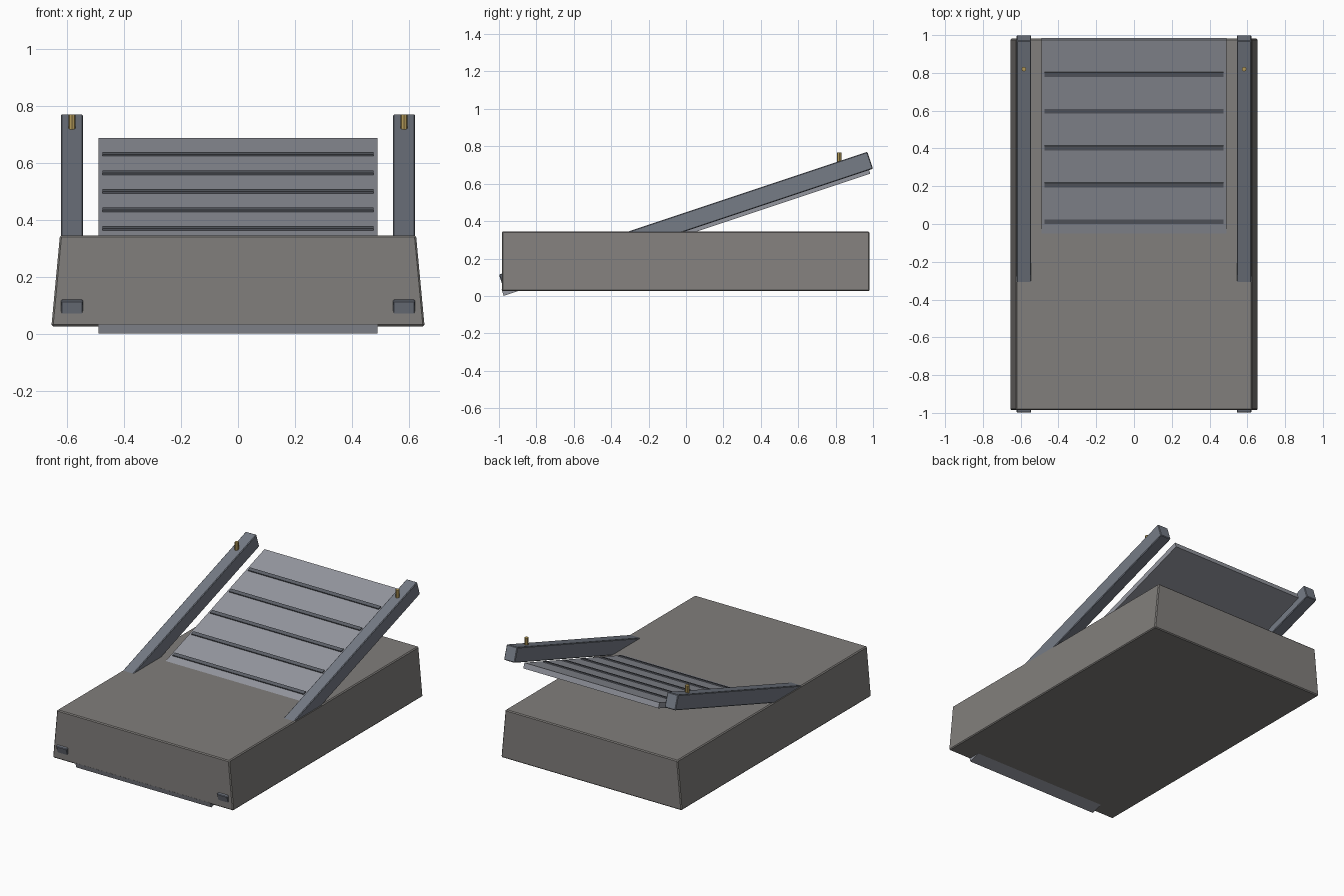
import bpy, bmesh, math
from mathutils import Vector

if "Cube" in bpy.data.objects:
    bpy.data.objects.remove(bpy.data.objects["Cube"])

SLOPE = math.atan(1 / 3)


def material(name, rgb):
    m = bpy.data.materials.new(name)
    m.diffuse_color = (*rgb, 1)
    m.use_nodes = True
    m.node_tree.nodes["Principled BSDF"].inputs["Base Color"].default_value = m.diffuse_color
    return m


stone = material("stone", (0.22, 0.21, 0.20))
steel = material("steel", (0.18, 0.20, 0.24))
belt_grey = material("belt_grey", (0.30, 0.31, 0.35))
dark = material("dark", (0.11, 0.12, 0.14))
brass = material("brass", (0.45, 0.32, 0.10))


def box(name, size, loc, mat, tilt=0.0, bevel=0.0):
    bpy.ops.mesh.primitive_cube_add(size=1, location=loc, rotation=(tilt, 0, 0))
    ob = bpy.context.object
    ob.name = name
    ob.scale = size
    bpy.ops.object.transform_apply(location=False, rotation=False, scale=True)
    ob.data.materials.append(mat)
    if bevel:
        mod = ob.modifiers.new("bevel", 'BEVEL')
        mod.width, mod.segments = bevel, 1
    return ob


# base block, narrower at the top
base = box("base_block", (1.31, 1.966, 0.32), (0, -0.002, 0.185), stone, bevel=0.006)
for v in base.data.vertices:
    if v.co.z > 0:
        v.co.x *= 0.625 / 0.655

# sloping deck running through the base
deck_center = Vector((0, 0, 0.3435))
box("ramp_deck", (0.98, 2.066, 0.035), deck_center, belt_grey, SLOPE)

# evenly spaced cross slats on the deck
normal = Vector((0, -math.sin(SLOPE), math.cos(SLOPE)))
for i in range(9):
    y = 0.013 + 0.195 * (i - 4)
    on_top = Vector((0, y, deck_center.z + 0.0175 / math.cos(SLOPE) + y / 3))
    box(f"cross_slat_{i + 1}", (0.95, 0.025, 0.012), on_top + normal * 0.001, dark, SLOPE)

# side rails, each with an upright pin near the high end
for side, label in ((-1, "left"), (1, "right")):
    x = side * 0.583
    box(f"{label}_rail", (0.078, 2.076, 0.095), (x, 0, 0.397), steel, SLOPE, bevel=0.004)
    bpy.ops.mesh.primitive_cylinder_add(vertices=8, radius=0.0125, depth=0.09,
                                        location=(x, 0.82, 0.723))
    pin = bpy.context.object
    pin.name = f"{label}_pin"
    pin.data.materials.append(brass)
